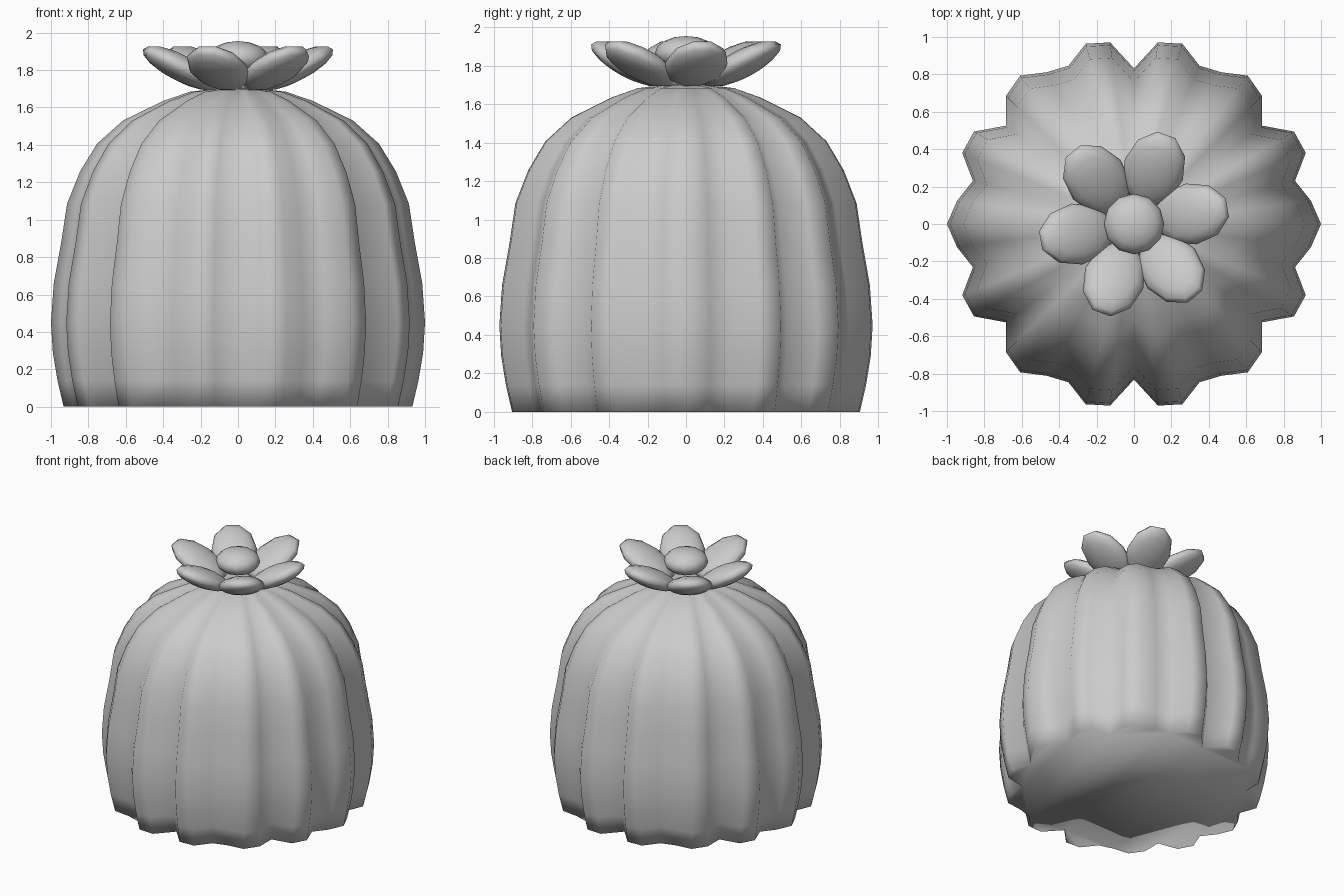
import bpy, bmesh
from math import cos, sin, pi, radians
from mathutils import Matrix

if "Cube" in bpy.data.objects:
    bpy.data.objects.remove(bpy.data.objects["Cube"])


def finish(name, bm):
    bmesh.ops.recalc_face_normals(bm, faces=bm.faces)
    for f in bm.faces:
        f.smooth = True
    mesh = bpy.data.meshes.new(name)
    bm.to_mesh(mesh)
    bm.free()
    obj = bpy.data.objects.new(name, mesh)
    bpy.context.collection.objects.link(obj)
    return obj


# Ribbed cactus body: radius profile swept with 14 scalloped ribs
SEGS, RIBS, DEPTH = 48, 14, 0.168
PROFILE = [(0.932, 0), (0.965, 0.14), (0.99, 0.29), (1.0, 0.45), (0.985, 0.66),
           (0.945, 0.88), (0.914, 1.085), (0.845, 1.257), (0.754, 1.406),
           (0.615, 1.53), (0.40, 1.635), (0.257, 1.684), (0.12, 1.70)]


def rib(angle):
    phase = angle * RIBS / (2 * pi)
    d = abs(phase - round(phase)) * 2
    return 1 - DEPTH * d ** 2.4


bm = bmesh.new()
rings = []
for r, z in PROFILE:
    ring = []
    for i in range(SEGS):
        a = 2 * pi * i / SEGS
        ring.append(bm.verts.new((r * rib(a) * cos(a), r * rib(a) * sin(a), z)))
    rings.append(ring)
for lo, hi in zip(rings, rings[1:]):
    for i in range(SEGS):
        j = (i + 1) % SEGS
        bm.faces.new((lo[i], lo[j], hi[j], hi[i]))
bm.faces.new(rings[0][::-1])
bm.faces.new(rings[-1])
finish("cactus_body", bm)


def ellipsoid(name, scale, matrix, segs, rows):
    bm = bmesh.new()
    bmesh.ops.create_uvsphere(bm, u_segments=segs, v_segments=rows, radius=1,
                              matrix=matrix @ Matrix.Diagonal((*scale, 1)))
    return finish(name, bm)


# Six upturned petals
for k in range(6):
    m = (Matrix.Rotation(radians(10 + 60 * k), 4, 'Z')
         @ Matrix.Translation((0.31, 0, 1.81))
         @ Matrix.Rotation(radians(-27), 4, 'Y'))
    ellipsoid(f"petal_{k + 1}", (0.232, 0.165, 0.07), m, 10, 8)

# Flower centre
ellipsoid("flower_centre", (0.162, 0.162, 0.09), Matrix.Translation((0, 0, 1.865)), 12, 8)
